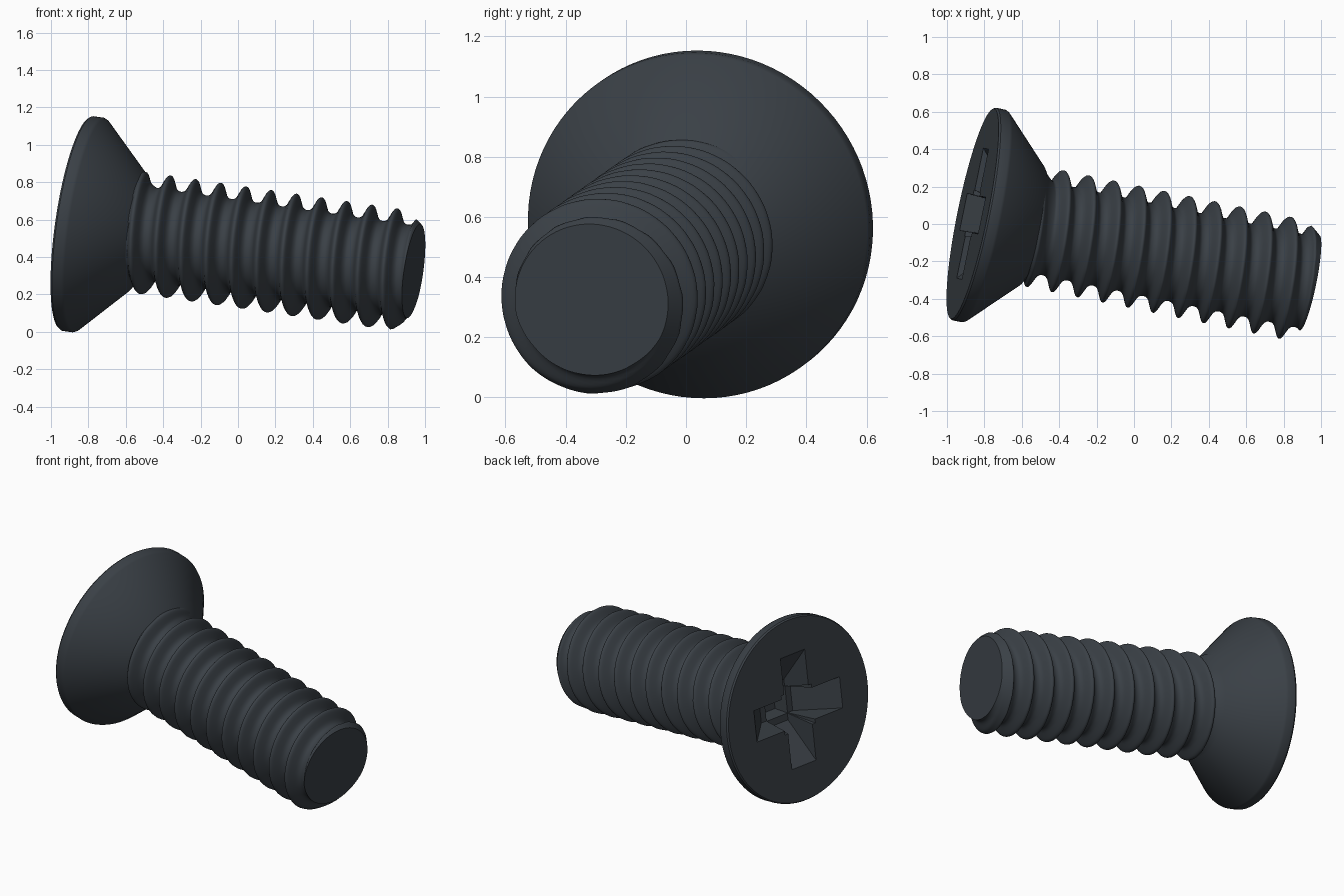
import bpy, bmesh, math
from mathutils import Matrix, Vector

if "Cube" in bpy.data.objects:
    bpy.data.objects.remove(bpy.data.objects["Cube"])

# Screw frame: local z runs from the head face to the tip
axis = Vector((1, -0.205, -0.145)).normalized()
side = Vector((0.205, 1, 0))
side = (side - axis * side.dot(axis)).normalized()
up = axis.cross(side)
frame = Matrix((side, up, axis)).transposed().to_4x4()
frame.translation = (-0.863, 0.055, 0.58)

steel = bpy.data.materials.new("dark_steel")
steel.use_nodes = True
steel.diffuse_color = (0.042, 0.051, 0.061, 1)
steel.node_tree.nodes["Principled BSDF"].inputs["Base Color"].default_value = steel.diffuse_color


def finish(name, bm):
    """Turn a bmesh into an object placed in the screw frame."""
    bmesh.ops.recalc_face_normals(bm, faces=bm.faces)
    mesh = bpy.data.meshes.new(name)
    bm.to_mesh(mesh)
    bm.free()
    mesh.materials.append(steel)
    obj = bpy.data.objects.new(name, mesh)
    bpy.context.collection.objects.link(obj)
    obj.matrix_world = frame
    return obj


def turned(name, heights, radius, segments=96):
    """Capped tube whose radius depends on height and angle."""
    bm = bmesh.new()
    rings = []
    for t in heights:
        ring = []
        for i in range(segments):
            a = math.tau * i / segments
            r = radius(t, a)
            ring.append(bm.verts.new((r * math.cos(a), r * math.sin(a), t)))
        rings.append(ring)
    for low, high in zip(rings, rings[1:]):
        for i in range(segments):
            j = (i + 1) % segments
            bm.faces.new((low[i], low[j], high[j], high[i])).smooth = True
    bm.faces.new(rings[0])
    bm.faces.new(rings[-1])
    return finish(name, bm)


def interpolate(points, x):
    for (x0, y0), (x1, y1) in zip(points, points[1:]):
        if x <= x1:
            return y0 + (y1 - y0) * (x - x0) / (x1 - x0)
    return points[-1][1]


# Countersunk head
head_profile = [(0, 0.573), (0.01, 0.58), (0.06, 0.58), (0.075, 0.573),
                (0.325, 0.324), (0.4, 0.2)]
head = turned("head", [p[0] for p in head_profile],
              lambda t, a: interpolate(head_profile, t))

# Threaded shank with a neck fillet and a chamfered tip
ROOT, DEPTH, PITCH, FIRST = 0.247, 0.079, 0.139, 0.436
START, TIP = 0.322, 1.857
tooth = [(0, 1), (0.05, 0.97), (0.1, 0.86), (0.28, 0.2), (0.38, 0.04), (0.5, 0)]


def shank_radius(t, a):
    phase = ((t - FIRST) / PITCH - a / math.tau) % 1
    r = ROOT + DEPTH * interpolate(tooth, min(phase, 1 - phase))
    neck = ROOT + 0.077 * max(0, 1 - (t - START) / 0.1) ** 2
    chamfer = 0.26 + (TIP - t) * 0.8
    return min(max(r, neck), chamfer)


rows = 240
turned("threaded_shank", [START + (TIP - START) * k / rows for k in range(rows + 1)],
       shank_radius)


# Cross recess: two wedge slots and a tapered centre well
def wedge(name, length, width, deep_length, deep_width, depth, angle):
    bm = bmesh.new()
    k = 0.02 / depth
    top_l, top_w = length + (length - deep_length) * k, width + (width - deep_width) * k
    rings = [[bm.verts.new((sx * l, sy * w, t))
              for sx, sy in ((-1, -1), (1, -1), (1, 1), (-1, 1))]
             for l, w, t in ((top_l, top_w, -0.02), (deep_length, deep_width, depth))]
    for i in range(4):
        j = (i + 1) % 4
        bm.faces.new((rings[0][i], rings[0][j], rings[1][j], rings[1][i]))
    bm.faces.new(rings[0])
    bm.faces.new(rings[1])
    bmesh.ops.rotate(bm, verts=bm.verts, matrix=Matrix.Rotation(angle, 3, "Z"))
    cutter = finish(name, bm)
    cutter.hide_render = True
    return cutter


cutters = [wedge("slot_cutter", 0.355, 0.1, 0.13, 0.085, 0.2, 0),
           wedge("cross_slot_cutter", 0.355, 0.1, 0.13, 0.085, 0.2, math.pi / 2),
           wedge("well_cutter", 0.125, 0.125, 0.07, 0.07, 0.29, 0)]
bpy.ops.object.select_all(action="DESELECT")
bpy.context.view_layer.objects.active = head
head.select_set(True)
for cutter in cutters:
    cut = head.modifiers.new("recess", "BOOLEAN")
    cut.operation = "DIFFERENCE"
    cut.solver = "EXACT"
    cut.object = cutter
    bpy.ops.object.modifier_apply(modifier=cut.name)
    bpy.data.objects.remove(cutter)
bpy.ops.object.shade_smooth_by_angle(angle=math.radians(30))
